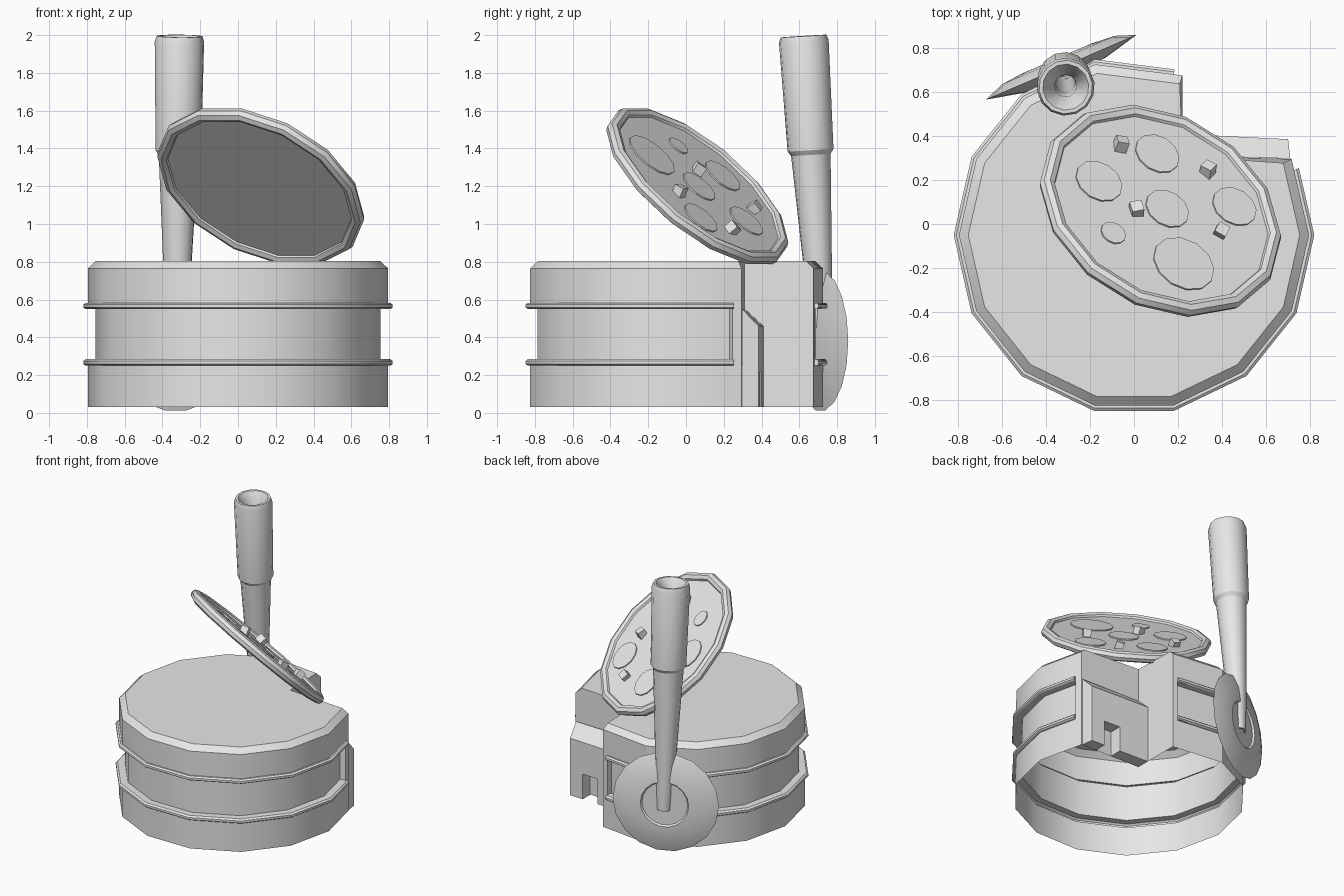
import bpy, bmesh, math
from mathutils import Matrix, Vector

if "Cube" in bpy.data.objects:
    bpy.data.objects.remove(bpy.data.objects["Cube"])

GREY = bpy.data.materials.new("light_grey")
GREY.diffuse_color = (0.8, 0.8, 0.8, 1)
GREY.use_nodes = True
GREY.node_tree.nodes["Principled BSDF"].inputs["Base Color"].default_value = GREY.diffuse_color


def finish(name, bm, matrix=None):
    bmesh.ops.remove_doubles(bm, verts=bm.verts, dist=1e-4)
    bmesh.ops.recalc_face_normals(bm, faces=bm.faces)
    me = bpy.data.meshes.new(name)
    bm.to_mesh(me)
    bm.free()
    me.materials.append(GREY)
    ob = bpy.data.objects.new(name, me)
    bpy.context.collection.objects.link(ob)
    if matrix:
        ob.matrix_world = matrix
    bpy.ops.object.select_all(action='DESELECT')
    ob.select_set(True)
    bpy.context.view_layer.objects.active = ob
    bpy.ops.object.shade_smooth_by_angle(angle=math.radians(30))
    return ob


def lathe(name, profile, sides, matrix, closed=False):
    """Spin a (radius, height) profile around local z."""
    bm = bmesh.new()
    rows = []
    for i in range(sides):
        a = math.tau * i / sides
        rows.append([bm.verts.new((r * math.cos(a), r * math.sin(a), z)) for r, z in profile])
    n = len(profile)
    for i in range(sides):
        p, q = rows[i], rows[(i + 1) % sides]
        for j in range(n if closed else n - 1):
            k = (j + 1) % n
            bm.faces.new((p[j], q[j], q[k], p[k]))
    return finish(name, bm, matrix)


def frame(origin, direction):
    rot = Vector(direction).to_track_quat('Z', 'Y').to_matrix().to_4x4()
    return Matrix.Translation(origin) @ rot


# --- Drum body: 14-sided skin, open below, with a notched back corner ---
R, CY = 0.795, -0.05
LEVELS = [(0, 0.03), (0, 0.25), (0.012, 0.25), (0.024, 0.258), (0.024, 0.274),
          (0.012, 0.285), (-0.04, 0.285), (-0.04, 0.55), (0.012, 0.55),
          (0.024, 0.558), (0.024, 0.574), (0.012, 0.583), (0, 0.583),
          (0, 0.765), (-0.042, 0.803)]


def column(bm, x, y, waisted):
    col = []
    for off, z in LEVELS:
        if not waisted and z < 0.7:
            off = 0
        s = 1 + off / R
        col.append(bm.verts.new((x * s, CY + (y - CY) * s, z)))
    return col


bm = bmesh.new()
ring = [(R * math.cos(-math.tau * k / 14), CY + R * math.sin(-math.tau * k / 14)) for k in range(11)]
side_a, side_a2 = (0.716, 0.295), (0.727, 0.245)
side_b, side_b2 = (0.22, 0.675), (0.18, 0.68)
cols = [column(bm, *side_a, False), column(bm, *side_a2, False), column(bm, *side_a2, True)]
cols += [column(bm, x, y, True) for x, y in ring]
cols += [column(bm, *side_b2, True), column(bm, *side_b2, False), column(bm, *side_b, False)]
for p, q in zip(cols, cols[1:]):
    for j in range(len(LEVELS) - 1):
        bm.faces.new((p[j], q[j], q[j + 1], p[j + 1]))
# notch walls and top
c0 = bm.verts.new((0.22, 0.31, 0.03))
c1 = bm.verts.new((0.22, 0.31, 0.803))
bm.faces.new(cols[0] + [c1, c0])
bm.faces.new(cols[-1] + [c1, c0])
bm.faces.new([c[-1] for c in cols] + [c1])
finish("drum_body", bm)

# --- Stepped housing in the notch, with a sloped top and a doorway ---
bm = bmesh.new()
outline = [(0.22, 0.03), (0.46, 0.03), (0.46, 0.22), (0.59, 0.22), (0.59, 0.03),
           (0.70, 0.03), (0.70, 0.46), (0.22, 0.46)]
front = [bm.verts.new((x, 0.385 + (0.70 - x) * 0.05, z)) for x, z in outline]
back = [bm.verts.new((x + 0.01 * (x > 0.65), 0.297 + (0.70 - x) * 0.03, 0.55 if z == 0.46 else z))
        for x, z in outline]
bm.faces.new(front)
for i in range(len(outline)):
    k = (i + 1) % len(outline)
    bm.faces.new((front[i], front[k], back[k], back[i]))
finish("notch_housing", bm)

# --- Lens-shaped wheel on the back ---
lathe("crank_wheel", [(0, -0.045), (0.2, -0.04), (0.372, 0), (0.28, 0.035),
                      (0.17, 0.045), (0.16, 0.032), (0, 0.032)], 18,
      frame((-0.33, 0.712, 0.38), (-0.395, 0.918, 0)))

# --- Tapered crank handle, hollow at the top ---
low, high = Vector((-0.325, 0.725, 0.33)), Vector((-0.31, 0.622, 1.995))
L = (high - low).length
lathe("crank_handle", [(0.05, 0), (0.058, 0.1), (0.105, L - 0.63), (0.122, L - 0.605),
                       (0.132, L - 0.03), (0.122, L), (0.105, L), (0.05, L - 0.09),
                       (0.045, L - 0.3), (0.04, 0)], 14, frame(low, high - low), True)

# --- Tilted round plate with a rolled rim ---
NORMAL = Vector((0.369, 0.588, 0.717)).normalized()
CENTRE = Vector((0.12, 0.06, 1.2))
plate = frame(CENTRE, NORMAL)
lathe("plate_base", [(0, -0.015), (0.55, -0.015), (0.55, 0.012), (0, 0.012)], 14, plate)
tube = [(0.553 + 0.036 * math.cos(math.tau * i / 8), 0.036 * math.sin(math.tau * i / 8)) for i in range(8)]
lathe("plate_rim", tube, 14, plate, True)


def on_plate(x, y):
    dz = (NORMAL.x * (x - CENTRE.x) + NORMAL.y * (y - CENTRE.y)) / NORMAL.z
    return Vector((x, y, CENTRE.z - dz))


# --- Flat round slices and small cubes lying on the plate ---
for x, y, r in [(0.10, 0.31, 0.107), (-0.165, 0.185, 0.113), (0.145, 0.06, 0.105),
                (0.45, 0.07, 0.107), (0.22, -0.19, 0.148), (-0.1, -0.05, 0.06)]:
    lathe("round_slice", [(r, 0), (r, 0.02), (0, 0.02)], 12, frame(on_plate(x, y), NORMAL))
for i, (x, y) in enumerate([(-0.07, 0.345), (0.325, 0.23), (0.0, 0.05), (0.385, -0.05)]):
    bm = bmesh.new()
    bmesh.ops.create_cube(bm, size=0.055)
    spin = Matrix.Rotation(0.5 + i * 0.9, 4, 'Z') @ Matrix.Rotation(0.3, 4, 'X')
    finish("topping_cube", bm, frame(on_plate(x, y) + NORMAL * 0.03, NORMAL) @ spin)
